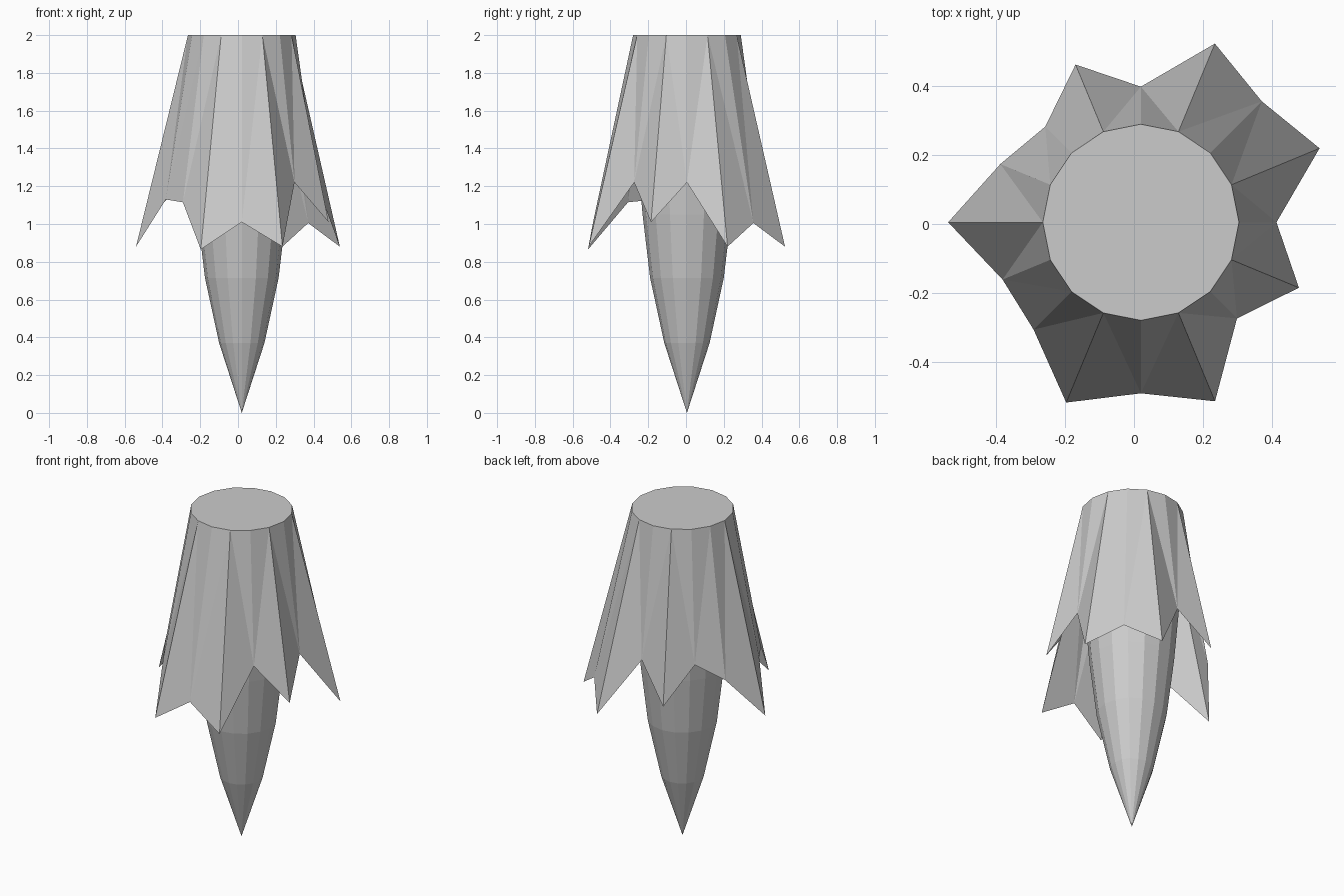
import bpy, bmesh
from math import cos, sin, pi

if "Cube" in bpy.data.objects:
    bpy.data.objects.remove(bpy.data.objects["Cube"])

CX, CY, N = 0.02, 0.005, 16


def ring_point(k, r, z):
    a = 2 * pi * k / N
    return (CX + r * cos(a), CY + r * sin(a), z)


def finish(bm, name):
    bmesh.ops.recalc_face_normals(bm, faces=bm.faces)
    mesh = bpy.data.meshes.new(name)
    bm.to_mesh(mesh)
    bm.free()
    obj = bpy.data.objects.new(name, mesh)
    bpy.context.collection.objects.link(obj)
    return obj


# Pointed core: lathed profile (radius, height) from the tip up
profile = [(0.12, 0.37), (0.195, 0.715), (0.235, 1.05),
           (0.262, 1.37), (0.278, 1.69), (0.285, 1.995)]
bm = bmesh.new()
tip = bm.verts.new((CX, CY, 0))
rings = [[bm.verts.new(ring_point(k, r, z)) for k in range(N)] for r, z in profile]
for k in range(N):
    j = (k + 1) % N
    bm.faces.new((tip, rings[0][j], rings[0][k]))
    for lo, hi in zip(rings, rings[1:]):
        bm.faces.new((lo[k], lo[j], hi[j], hi[k]))
finish(bm, "pointed_core")

# Jagged skirt: hem (radius, height) at each of the 16 directions
hem = [(0.394, 1.22), (0.562, 0.88), (0.497, 1.005), (0.562, 0.88),
       (0.394, 1.22), (0.496, 1.01), (0.393, 1.22), (0.442, 1.12),
       (0.560, 0.88), (0.435, 1.13), (0.441, 1.115), (0.567, 0.865),
       (0.497, 1.01), (0.563, 0.88), (0.395, 1.22), (0.497, 1.01)]
bm = bmesh.new()
top = [bm.verts.new(ring_point(k, 0.285, 2)) for k in range(N)]
low = [bm.verts.new(ring_point(k, *hem[k])) for k in range(N)]
bm.faces.new(top)
for k in range(N):
    j = (k + 1) % N
    # the fold runs from the shallower hem point to its neighbour's top
    if hem[k][0] < hem[j][0]:
        bm.faces.new((low[k], low[j], top[j]))
        bm.faces.new((low[k], top[j], top[k]))
    else:
        bm.faces.new((low[k], low[j], top[k]))
        bm.faces.new((low[j], top[j], top[k]))
finish(bm, "jagged_skirt")
